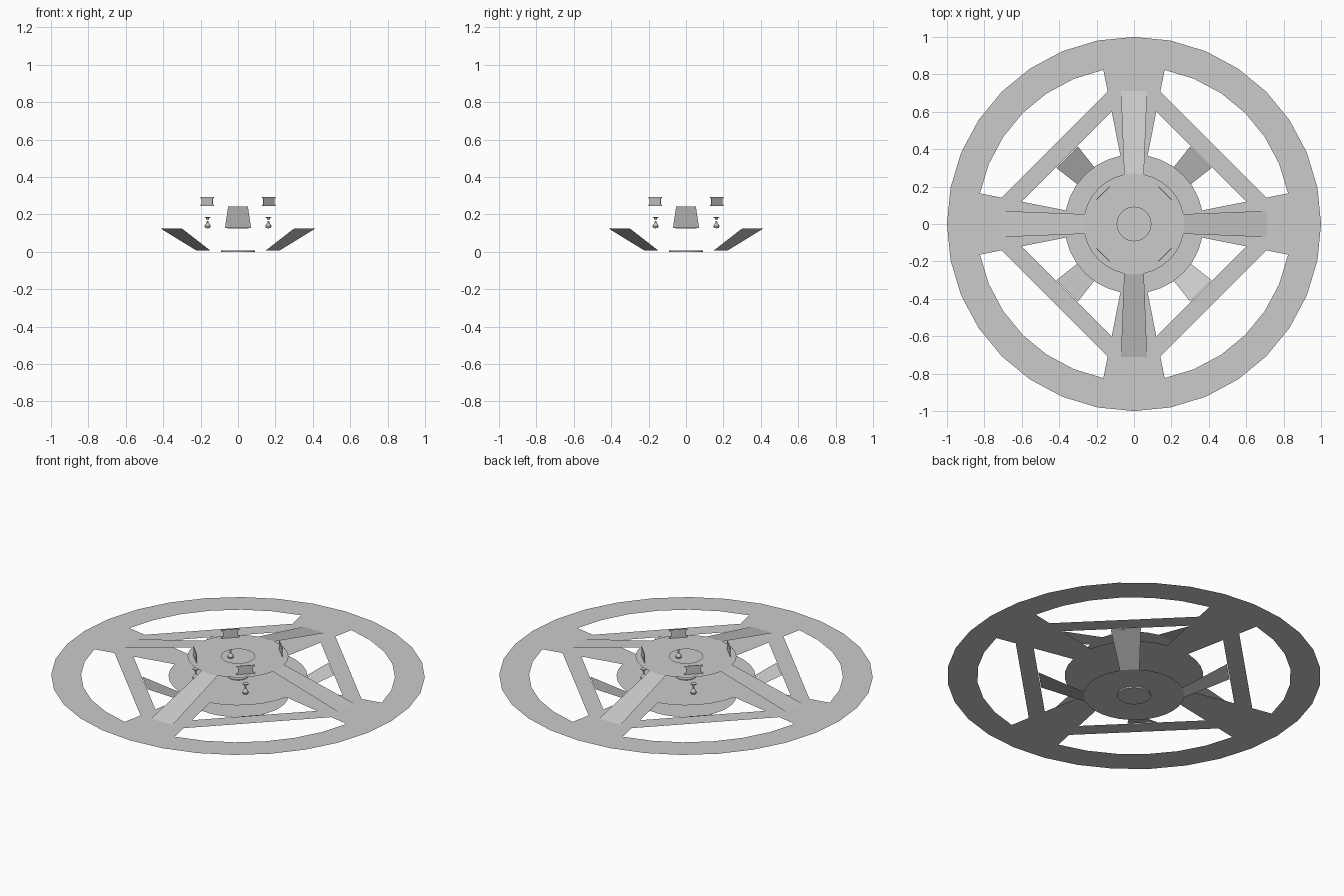
import bpy, bmesh, math
from mathutils import Matrix

if "Cube" in bpy.data.objects:
    bpy.data.objects.remove(bpy.data.objects["Cube"])

SIDES = 32
STEP = 2 * math.pi / SIDES
Z_LOW, Z_MID, Z_TOP = 0.008, 0.125, 0.242

grey = bpy.data.materials.new("light_grey")
grey.diffuse_color = (0.6, 0.6, 0.6, 1)
grey.use_nodes = True
grey.node_tree.nodes["Principled BSDF"].inputs["Base Color"].default_value = grey.diffuse_color


def finish(name, bm):
    mesh = bpy.data.meshes.new(name)
    bm.to_mesh(mesh)
    bm.free()
    mesh.materials.append(grey)
    ob = bpy.data.objects.new(name, mesh)
    bpy.context.collection.objects.link(ob)
    return ob


def polar(r, k, z):
    return (r * math.cos(k * STEP), r * math.sin(k * STEP), z)


def lathe(name, profile, sides=SIDES, at=(0, 0, 0)):
    """Revolve (radius, z) points; a zero radius closes the end."""
    bm = bmesh.new()
    rings = []
    for r, z in profile:
        n = sides if r > 0 else 1
        rings.append([bm.verts.new((at[0] + r * math.cos(2 * math.pi * i / sides),
                                    at[1] + r * math.sin(2 * math.pi * i / sides),
                                    at[2] + z)) for i in range(n)])
    for a, b in zip(rings, rings[1:]):
        for i in range(sides):
            j = (i + 1) % sides
            loop = [a[i % len(a)], a[j % len(a)], b[j % len(b)], b[i % len(b)]]
            bm.faces.new(list(dict.fromkeys(loop)))
    return finish(name, bm)


def sheets(name, points, offset=0.0):
    """One flat polygon repeated four times around z."""
    bm = bmesh.new()
    for q in range(4):
        rot = Matrix.Rotation(offset + q * math.pi / 2, 3, 'Z')
        face = bm.faces.new([bm.verts.new(rot @ bm_vec) for bm_vec in map(Vec, points)])
        face.normal_update()
        if face.normal.z < 0:
            face.normal_flip()
    return finish(name, bm)


def Vec(p):
    from mathutils import Vector
    return Vector(p)


# Flat outer wheel rim and hub discs
lathe("outer_rim", [(1.0, Z_MID), (0.84, Z_MID)])
lathe("middle_disc", [(0.372, Z_MID), (0.055, Z_MID), (0.055, Z_MID + 0.004), (0, Z_MID + 0.004)])
lathe("top_disc", [(0.27, Z_TOP), (0.09, Z_TOP)])
lathe("bottom_disc", [(0.27, Z_LOW), (0, Z_LOW)])
lathe("bottom_boss", [(0.09, Z_LOW), (0.09, 0), (0, 0)])

# Flat spokes and the diagonal braces between them
sheets("spoke", [polar(0.372, -1, Z_MID), polar(0.84, -1, Z_MID), polar(0.84, 0, Z_MID),
                 polar(0.84, 1, Z_MID), polar(0.372, 1, Z_MID), polar(0.372, 0, Z_MID)])
sheets("diagonal_brace", [polar(0.612, 1, Z_MID), polar(0.722, 1, Z_MID),
                          polar(0.722, 7, Z_MID), polar(0.612, 7, Z_MID)])

# Sloping arms above and struts below
sheets("upper_arm", [polar(0.27, -1, Z_TOP), (0.71, -0.07, Z_MID + 0.001),
                     (0.71, 0.07, Z_MID + 0.001), polar(0.27, 1, Z_TOP)])
sheets("lower_strut", [polar(0.27, -1, Z_LOW), (0.506, -0.081, Z_MID),
                       (0.506, 0.081, Z_MID), polar(0.27, 1, Z_LOW)], math.pi / 4)

# Upright spool-shaped plates and small lamps on the four diagonals
half = [(0.05, 0.244), (0.05, 0.25), (0.041, 0.255), (0.041, 0.283), (0.05, 0.288), (0.05, 0.294)]
outline = half + [(-u, z) for u, z in reversed(half)]
for q in range(4):
    ang = math.pi / 4 + q * math.pi / 2
    rot = Matrix.Rotation(ang, 3, 'Z')
    bm = bmesh.new()
    face = bm.faces.new([bm.verts.new(rot @ Vec((0.231, u, z))) for u, z in outline])
    ext = bmesh.ops.extrude_face_region(bm, geom=[face], use_keep_orig=True)
    for v in ext["geom"]:
        if isinstance(v, bmesh.types.BMVert):
            v.co += rot @ Vec((0.004, 0, 0))
    bmesh.ops.recalc_face_normals(bm, faces=bm.faces)
    finish("upright_plate", bm)

    x, y = 0.23 * math.cos(ang), 0.23 * math.sin(ang)
    lathe("lamp_bulb", [(0, 0), (0.014, 0.003), (0.017, 0.012), (0.012, 0.022),
                        (0.005, 0.03), (0.004, 0.04), (0, 0.041)], 10, (x, y, Z_MID))
    lathe("lamp_cap", [(0, 0.046), (0.006, 0.046), (0.009, 0.056), (0.016, 0.058),
                       (0.016, 0.062), (0, 0.062)], 10, (x, y, Z_MID))
